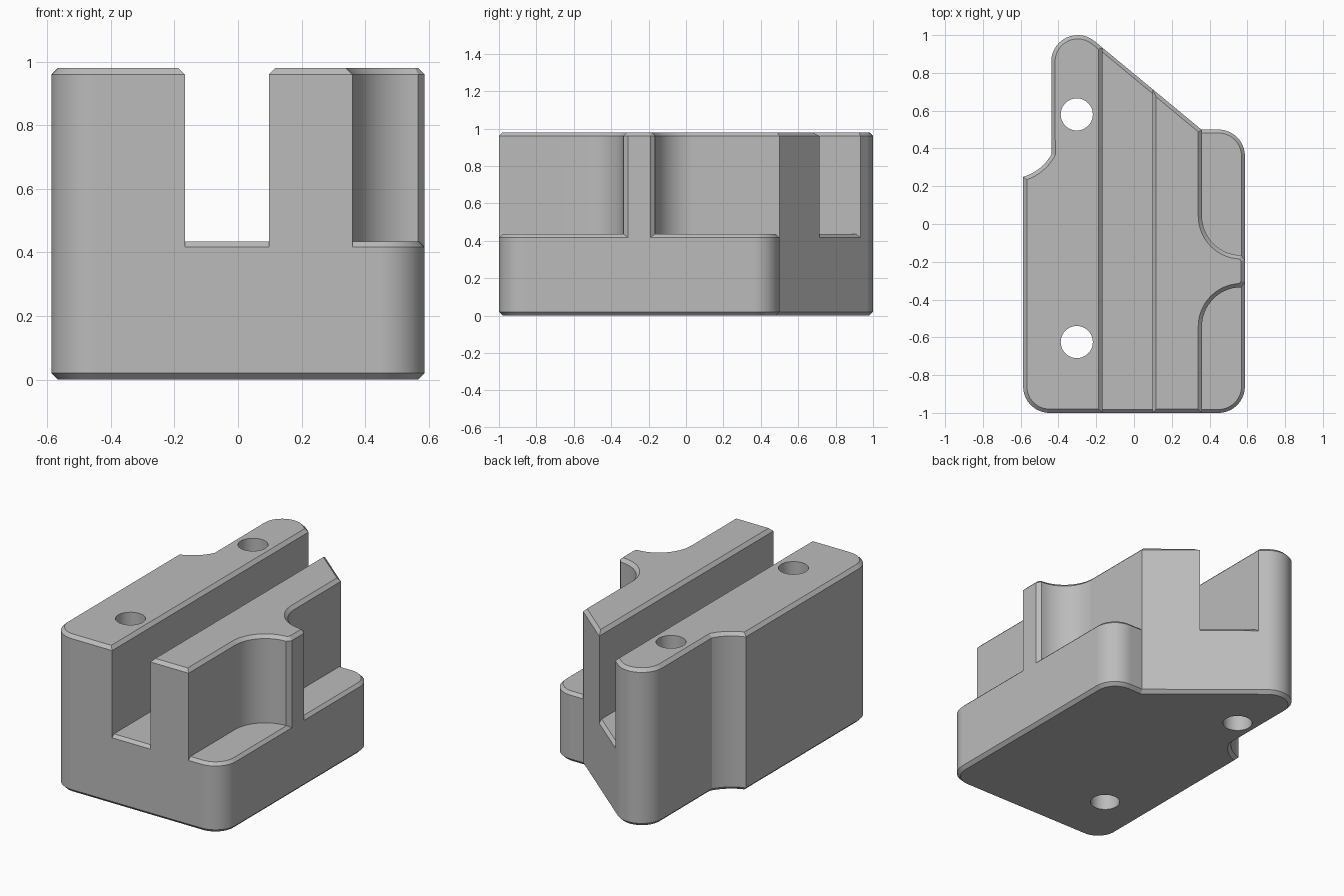
import bpy, bmesh, math
from mathutils import Vector

cube = bpy.data.objects.get("Cube")
if cube:
    bpy.data.objects.remove(cube, do_unlink=True)

TOP, FLOOR, CH = 0.98, 0.435, 0.02   # top height, step height, chamfer size

grey = bpy.data.materials.new("plain grey")
grey.use_nodes = True
grey.diffuse_color = (0.5, 0.5, 0.5, 1)
grey.node_tree.nodes["Principled BSDF"].inputs["Base Color"].default_value = (0.5, 0.5, 0.5, 1)


def arc(cx, cy, r, a0, a1, n=14):
    """Points on an arc, angles in degrees."""
    angles = [math.radians(a0 + (a1 - a0) * i / n) for i in range(n + 1)]
    return [(cx + r * math.cos(a), cy + r * math.sin(a)) for a in angles]


def offset(points, d):
    """Move a counter-clockwise outline outwards by d with mitred corners."""
    pts = [Vector(p) for p in points]
    result = []
    for i, p in enumerate(pts):
        e0 = (p - pts[i - 1]).normalized()
        e1 = (pts[(i + 1) % len(pts)] - p).normalized()
        n0, n1 = Vector((e0.y, -e0.x)), Vector((e1.y, -e1.x))
        result.append(p + (n0 + n1) * d / (1 + n0.dot(n1)))
    return result


def prism(name, points, rings):
    """Stack copies of an outline; each ring is (outward offset, height)."""
    bm = bmesh.new()
    loops = [[bm.verts.new((p[0], p[1], z)) for p in offset(points, d)] for d, z in rings]
    n = len(points)
    for low, high in zip(loops, loops[1:]):
        for i in range(n):
            j = (i + 1) % n
            bm.faces.new((low[i], low[j], high[j], high[i]))
    bm.faces.new(loops[0][::-1])
    bm.faces.new(loops[-1])
    mesh = bpy.data.meshes.new(name)
    bm.to_mesh(mesh)
    bm.free()
    mesh.materials.append(grey)
    obj = bpy.data.objects.new(name, mesh)
    bpy.context.collection.objects.link(obj)
    return obj


def subtract(target, cutter):
    cutter.hide_render = True
    mod = target.modifiers.new("cut", 'BOOLEAN')
    mod.operation, mod.solver, mod.object = 'DIFFERENCE', 'EXACT', cutter
    bpy.ops.object.select_all(action='DESELECT')
    bpy.context.view_layer.objects.active = target
    target.select_set(True)
    bpy.ops.object.modifier_apply(modifier=mod.name)


# Outline of the whole block, counter-clockwise from the front left corner
outline = (arc(-0.447, -0.86, 0.14, 180, 270)
           + arc(0.447, -0.86, 0.14, 270, 360)
           + arc(0.447, 0.36, 0.14, 0, 90)
           + [(0.357, 0.5)]
           + arc(-0.298, 0.86, 0.14, 50.6, 180)
           + arc(-0.656, 0.49, 0.25, -28.7, -74))
block = prism("clamp_block", outline, [(-CH, 0), (0, CH), (0, TOP - CH), (-CH, TOP)])

# Chamfered lower step that the cutters must leave standing
step = prism("step_helper", outline, [(0.002, 0.2), (0.002, FLOOR - CH), (-CH + 0.002, FLOOR)])

# Lengthwise channel and the two side pockets with rounded inner ends
zones = {
    "channel_cutter": [(-0.167, -1.2), (0.097, -1.2), (0.097, 1.2), (-0.167, 1.2)],
    "front_pocket_cutter": [(0.36, -1.2), (0.8, -1.2), (0.8, -0.255), (0.625, -0.255), (0.585, -0.312)]
    + arc(0.567, -0.542, 0.207, 90, 180),
    "back_pocket_cutter": arc(0.567, 0.042, 0.207, 180, 270)
    + [(0.585, -0.188), (0.625, -0.245), (0.8, -0.245), (0.8, 0.8), (0.36, 0.8)],
}
helpers = [step]
for name, points in zones.items():
    zone = prism(name, points, [(0, 0.38), (0, TOP - CH), (2 * CH, TOP + CH)])
    subtract(zone, step)
    subtract(block, zone)
    helpers.append(zone)

# Bolt holes through the tall left wall
for y in (0.58, -0.625):
    hole = prism("hole_cutter", arc(-0.303, y, 0.085, 0, 352.5, 47), [(0, -0.2), (0, 1.2)])
    subtract(block, hole)
    helpers.append(hole)

for obj in helpers:
    bpy.data.objects.remove(obj, do_unlink=True)

# Smooth curved walls, crisp chamfers
bpy.ops.object.select_all(action='DESELECT')
bpy.context.view_layer.objects.active = block
block.select_set(True)
bpy.ops.object.shade_smooth_by_angle(angle=math.radians(20))
weighted = block.modifiers.new("even_shading", 'WEIGHTED_NORMAL')
weighted.keep_sharp = True
